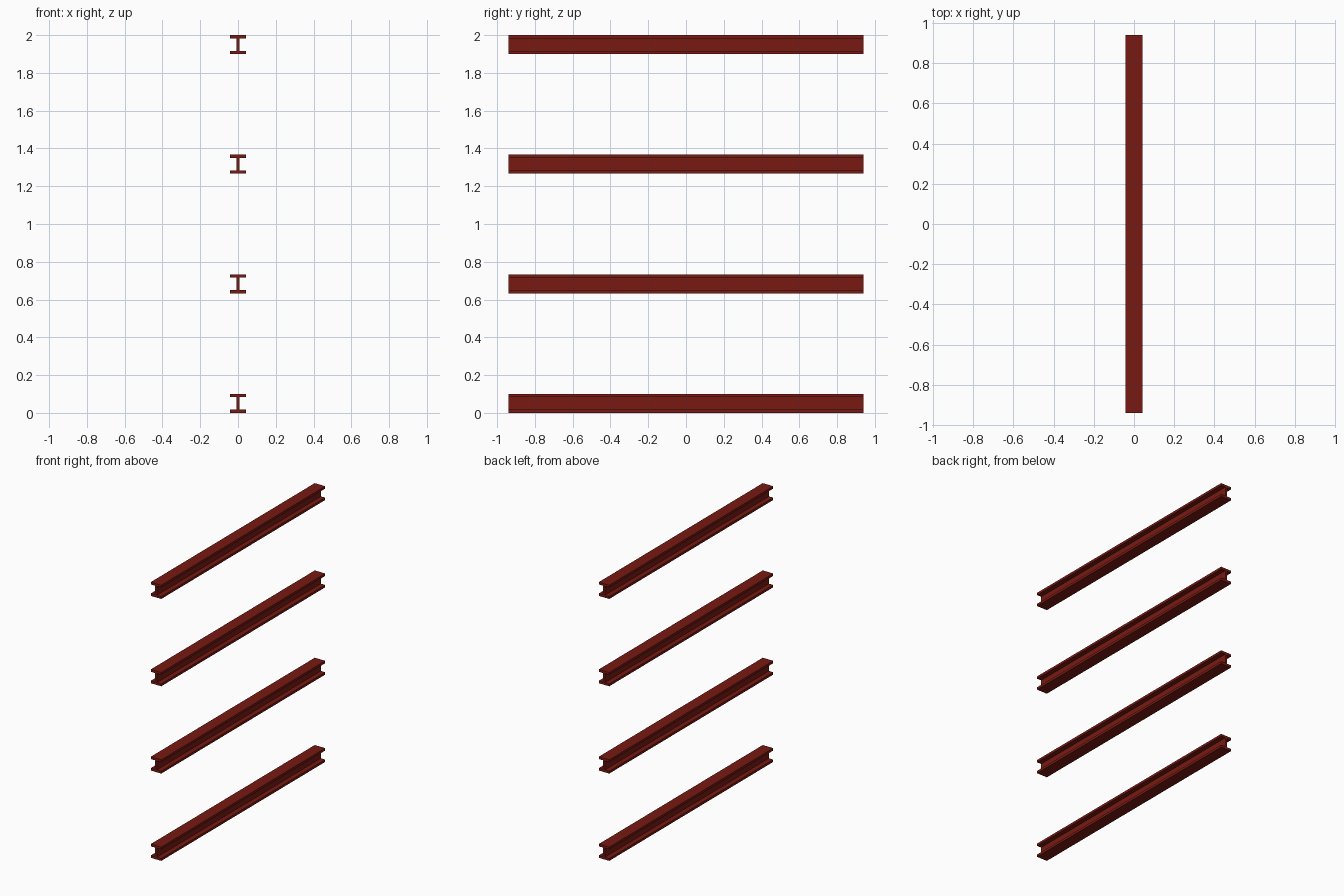
import bpy
import bmesh

if "Cube" in bpy.data.objects:
    bpy.data.objects.remove(bpy.data.objects["Cube"])

LENGTH, HEIGHT = 1.88, 0.10
HALF_FLANGE, HALF_WEB, FLANGE_T = 0.042, 0.007, 0.017
COUNT, TOP = 4, 2.0

steel = bpy.data.materials.new("red_oxide_steel")
steel.diffuse_color = (0.19, 0.01, 0.006, 1)
steel.use_nodes = True
steel.node_tree.nodes["Principled BSDF"].inputs["Base Color"].default_value = steel.diffuse_color

# I-section profile: right half bottom to top, then mirrored
right = [(HALF_FLANGE, 0), (HALF_FLANGE, FLANGE_T), (HALF_WEB, FLANGE_T),
         (HALF_WEB, HEIGHT - FLANGE_T), (HALF_FLANGE, HEIGHT - FLANGE_T),
         (HALF_FLANGE, HEIGHT)]
profile = right + [(-x, z) for x, z in reversed(right)]


def make_beam_mesh():
    bm = bmesh.new()
    verts = [bm.verts.new((x, -LENGTH / 2, z)) for x, z in profile]
    face = bm.faces.new(verts)
    ext = bmesh.ops.extrude_face_region(bm, geom=[face], use_keep_orig=True)
    moved = [v for v in ext["geom"] if isinstance(v, bmesh.types.BMVert)]
    bmesh.ops.translate(bm, verts=moved, vec=(0, LENGTH, 0))
    bmesh.ops.recalc_face_normals(bm, faces=bm.faces)
    mesh = bpy.data.meshes.new("i_beam")
    bm.to_mesh(mesh)
    bm.free()
    mesh.materials.append(steel)
    return mesh


# Evenly stacked beams sharing one mesh
beam_mesh = make_beam_mesh()
for i in range(COUNT):
    beam = bpy.data.objects.new(f"i_beam_{i + 1}", beam_mesh)
    beam.location.z = i * (TOP - HEIGHT) / (COUNT - 1)
    bpy.context.collection.objects.link(beam)
